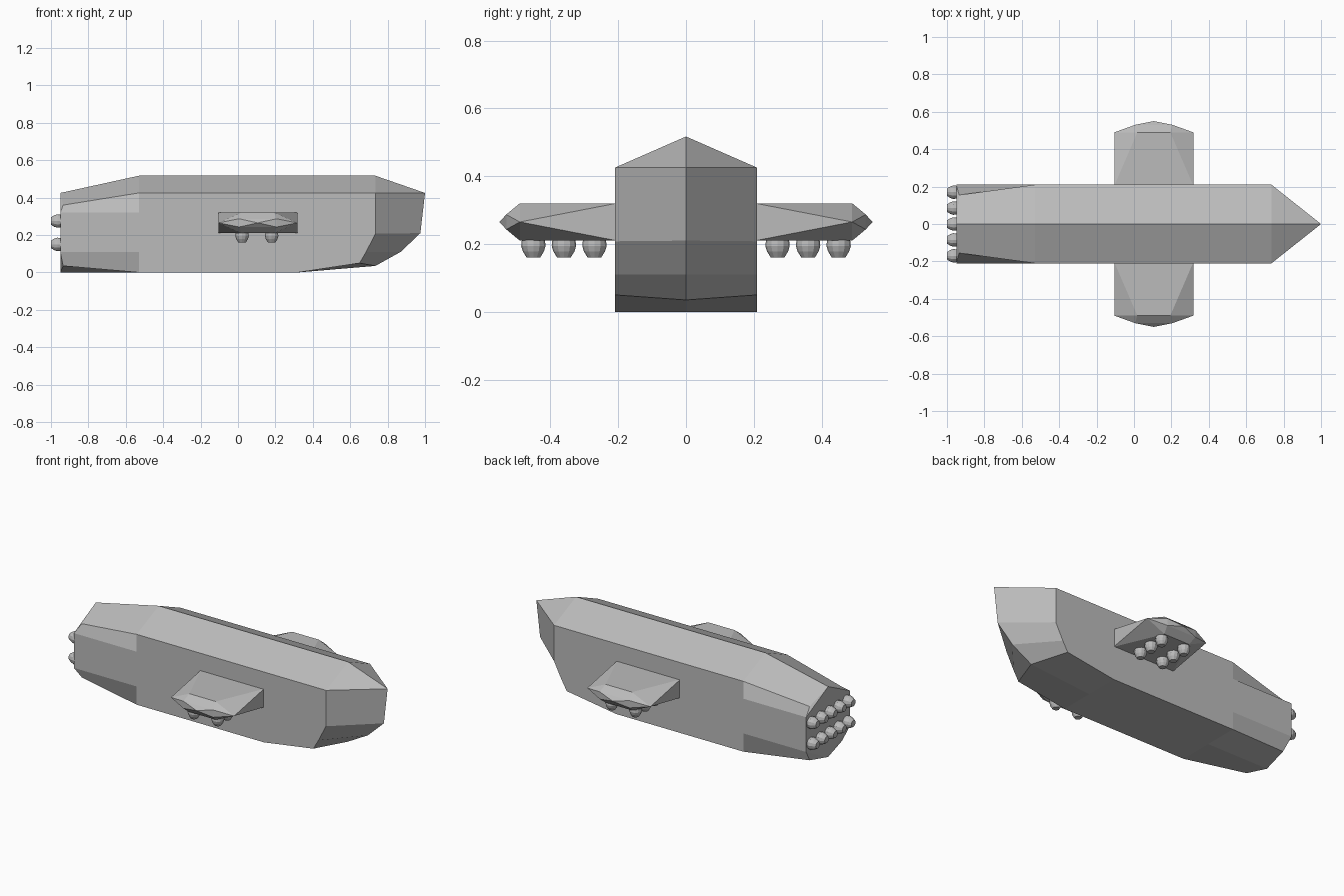
import bpy, bmesh, math
from mathutils import Matrix, Vector

if "Cube" in bpy.data.objects:
    bpy.data.objects.remove(bpy.data.objects["Cube"])

grey = bpy.data.materials.new("hull grey")
grey.diffuse_color = (0.5, 0.5, 0.5, 1)
grey.use_nodes = True
grey.node_tree.nodes["Principled BSDF"].inputs["Base Color"].default_value = grey.diffuse_color


def finish(name, bm):
    bmesh.ops.remove_doubles(bm, verts=bm.verts[:], dist=1e-4)
    bmesh.ops.recalc_face_normals(bm, faces=bm.faces[:])
    me = bpy.data.meshes.new(name)
    bm.to_mesh(me)
    bm.free()
    me.materials.append(grey)
    ob = bpy.data.objects.new(name, me)
    bpy.context.collection.objects.link(ob)
    return ob


# Hull: half sections listed ridge, shoulder, upper wall, lower wall, chine, keel
W = 0.21
stern = [(-.95, 0, .425), (-.935, .155, .36), (-.95, W, .32),
         (-.95, W, .11), (-.935, .155, .035), (-.95, 0, 0)]
mid = [(-.53, 0, .517), (-.53, W, .425), (-.53, W, .32),
       (-.53, W, .11), (-.53, W, 0), (-.53, 0, 0)]
fore = [(.735, 0, .517), (.735, W, .425), (.735, W, .208),
        (.685, W, .11), (.32, W, 0), (.32, 0, 0)]
chin = (.65, W, .05)
stem = [(1, 0, .425), (.975, 0, .21), (.87, 0, .11), (.735, 0, .035)]

faces = []
for a, b in ((stern, mid), (mid, fore)):
    for i in range(5):
        faces.append([a[i], a[i + 1], b[i + 1], b[i]])
# stern plate
faces += [[stern[0], stern[2], stern[3], stern[5]], stern[0:3], stern[3:6]]
# bow
cheek = [fore[1], fore[2], fore[3], chin]
for i in range(3):
    faces.append([cheek[i], cheek[i + 1], stem[i + 1], stem[i]])
faces += [[fore[0], fore[1], stem[0]],
          [fore[3], chin, fore[4]],
          [fore[5], fore[4], chin, stem[3]]]
bm = bmesh.new()
for f in faces:
    for s in (1, -1):
        bm.faces.new([bm.verts.new((x, s * y, z)) for x, y, z in f])
finish("hull", bm)

# Side wings: convex blocks tapering to a bevelled tip
XC, ZC = 0.106, 0.265
for s, side in ((-1, "right"), (1, "left")):
    bm = bmesh.new()
    pts = [(0, .55, 0)]
    for dx in (-1, 1):
        pts.append((dx * .211, .49, 0))
        for dz in (-1, 1):
            pts += [(dx * .211, .205, dz * .055),
                    (dx * .088, .49, dz * .055),
                    (dx * .1, .53, dz * .022)]
    for x, y, z in pts:
        bm.verts.new((XC + x, s * y, ZC + z))
    bmesh.ops.convex_hull(bm, input=bm.verts[:])
    bmesh.ops.dissolve_limit(bm, angle_limit=0.01, verts=bm.verts[:], edges=bm.edges[:])
    finish(side + "_wing", bm)


# Domed pods: turned profile (radius, distance along axis)
PROFILE = [(.034, 0), (.036, .018), (.031, .034), (.02, .052)]


def pod(name, loc, direction):
    bm = bmesh.new()
    n = 12
    rings = [[bm.verts.new((r * math.cos(2 * math.pi * k / n),
                            r * math.sin(2 * math.pi * k / n), d))
              for k in range(n)] for r, d in PROFILE]
    for a, b in zip(rings, rings[1:]):
        for k in range(n):
            bm.faces.new([a[k], a[(k + 1) % n], b[(k + 1) % n], b[k]])
    bm.faces.new(rings[0])
    bm.faces.new(rings[-1])
    rot = Vector((0, 0, 1)).rotation_difference(Vector(direction)).to_matrix().to_4x4()
    bmesh.ops.transform(bm, matrix=Matrix.Translation(loc) @ rot, verts=bm.verts[:])
    finish(name, bm)


# Stern thrusters
for z in (.15, .275):
    for i in range(-2, 3):
        pod("thruster", (-.948, i * .085, z), (-1, 0, 0))

# Pods under the wings
for s in (-1, 1):
    for x in (.022, .18):
        for y in (.27, .36, .45):
            pod("wing_pod", (x, s * y, .212), (0, 0, -1))
